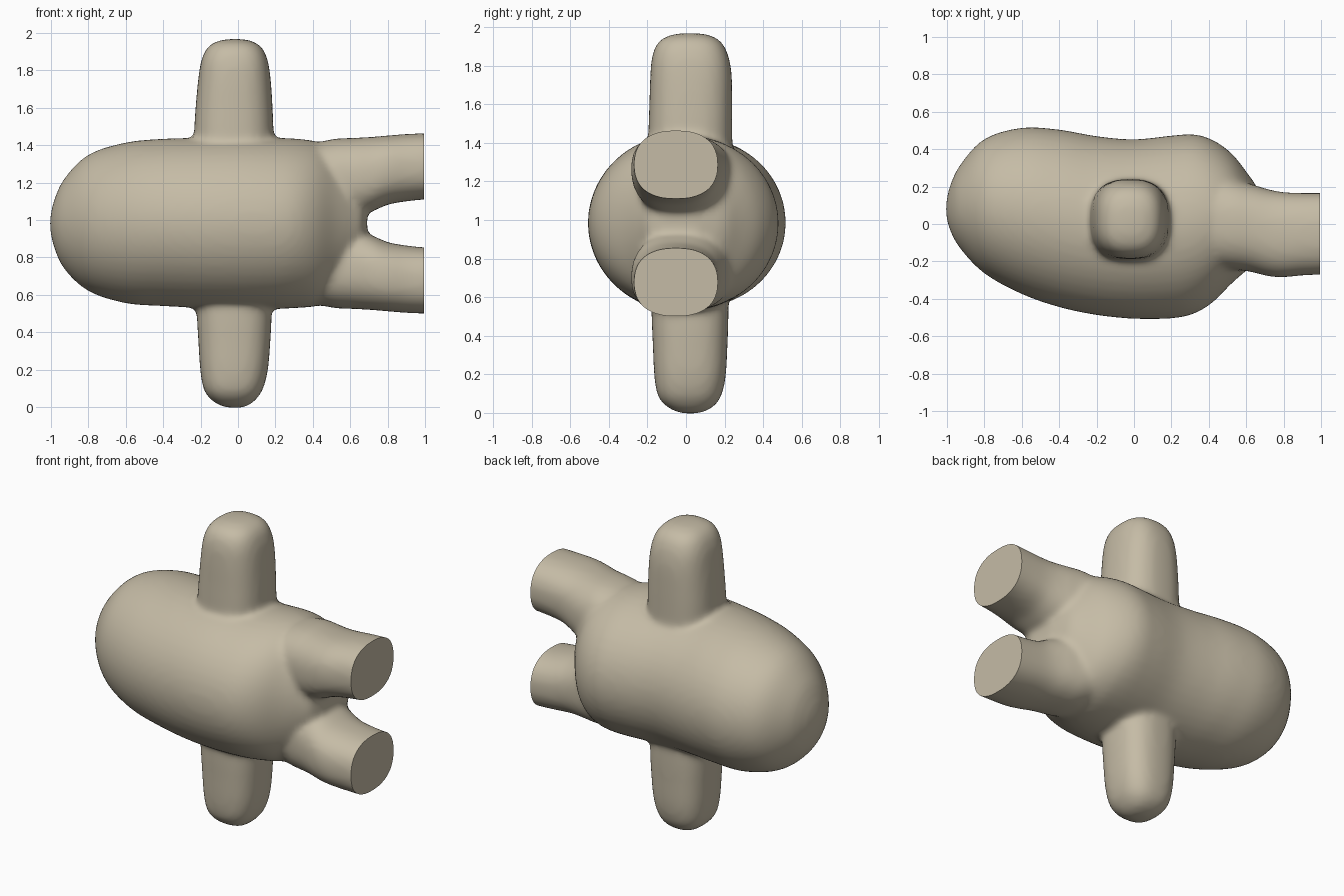
import bpy, bmesh, math
from mathutils import Vector

if "Cube" in bpy.data.objects:
    bpy.data.objects.remove(bpy.data.objects["Cube"])

AXES = {'x': lambda t, a, b: (t, a, b), 'z': lambda t, a, b: (a, b, t)}


def spline(p0, p1, p2, p3, t):
    return [0.5 * (2 * b + (c - a) * t + (2 * a - 5 * b + 4 * c - d) * t * t
                   + (3 * b - a - 3 * c + d) * t ** 3)
            for a, b, c, d in zip(p0, p1, p2, p3)]


def loft(bm, axis, stations, power=2.0, sides=48, steps=4):
    """Closed tube through stations (along, a_min, a_max, b_min, b_max)."""
    place = AXES[axis]
    pts = [stations[0]] + stations + [stations[-1]]
    path = [spline(*pts[i:i + 4], k / steps)
            for i in range(len(stations) - 1) for k in range(steps)]
    path.append(stations[-1])
    rings = []
    for t, a0, a1, b0, b1 in path:
        ring = []
        for k in range(sides):
            w = 2 * math.pi * k / sides
            c, s = math.cos(w), math.sin(w)
            u = math.copysign(abs(c) ** (2 / power), c)
            v = math.copysign(abs(s) ** (2 / power), s)
            ring.append(bm.verts.new(place(t, (a0 + a1) / 2 + u * (a1 - a0) / 2,
                                           (b0 + b1) / 2 + v * (b1 - b0) / 2)))
        rings.append(ring)
    for r, q in zip(rings, rings[1:]):
        for k in range(sides):
            n = (k + 1) % sides
            bm.faces.new((r[k], r[n], q[n], q[k]))
    bm.faces.new(rings[0])
    bm.faces.new(rings[-1])


bm = bmesh.new()

# Torso: rounded capsule, slightly bent in plan
loft(bm, 'x', [
    (-1.005, 0.05, 0.11, 0.95, 1.01),
    (-0.985, -0.03, 0.20, 0.86, 1.10),
    (-0.93, -0.13, 0.315, 0.74, 1.22),
    (-0.80, -0.265, 0.455, 0.62, 1.35),
    (-0.60, -0.375, 0.515, 0.555, 1.415),
    (-0.40, -0.445, 0.505, 0.54, 1.435),
    (-0.20, -0.487, 0.47, 0.53, 1.44),
    (0.00, -0.507, 0.453, 0.525, 1.445),
    (0.20, -0.505, 0.473, 0.525, 1.44),
    (0.32, -0.48, 0.48, 0.53, 1.435),
    (0.42, -0.42, 0.45, 0.54, 1.42),
    (0.52, -0.32, 0.38, 0.58, 1.38),
    (0.60, -0.25, 0.28, 0.66, 1.31),
    (0.66, -0.20, 0.19, 0.78, 1.19),
    (0.69, -0.12, 0.06, 0.90, 1.07)])

# Legs: a mirrored pair of stubs, cut flat further down
leg = [(0.30, -0.22, 0.24, 0.04, 0.40), (0.50, -0.24, 0.24, 0.03, 0.45),
       (0.62, -0.255, 0.215, 0.03, 0.457), (0.72, -0.28, 0.185, 0.065, 0.463),
       (0.80, -0.285, 0.17, 0.10, 0.47), (0.90, -0.275, 0.166, 0.118, 0.478),
       (1.00, -0.27, 0.166, 0.128, 0.482), (1.10, -0.26, 0.166, 0.13, 0.482)]
for side in (1, -1):
    loft(bm, 'x', [(x, a, b, 0.982 + side * lo, 0.982 + side * hi)
                   for x, a, b, lo, hi in leg], power=2.4)

# Arms: squarish rounded stubs above and below
loft(bm, 'z', [
    (1.20, -0.235, 0.19, -0.20, 0.24), (1.45, -0.235, 0.19, -0.195, 0.24),
    (1.60, -0.227, 0.185, -0.19, 0.24), (1.75, -0.213, 0.175, -0.185, 0.237),
    (1.85, -0.197, 0.16, -0.175, 0.22), (1.92, -0.165, 0.13, -0.145, 0.185),
    (1.955, -0.115, 0.08, -0.09, 0.13), (1.968, -0.05, 0.02, -0.02, 0.06)], power=2.6)
loft(bm, 'z', [
    (0.75, -0.225, 0.18, -0.18, 0.22), (0.50, -0.22, 0.18, -0.178, 0.22),
    (0.35, -0.212, 0.173, -0.172, 0.215), (0.20, -0.202, 0.16, -0.165, 0.207),
    (0.10, -0.185, 0.135, -0.15, 0.187), (0.045, -0.15, 0.10, -0.115, 0.155),
    (0.008, -0.095, 0.055, -0.055, 0.10), (-0.004, -0.04, 0.01, 0.0, 0.04)], power=2.6)

bmesh.ops.recalc_face_normals(bm, faces=bm.faces)
mesh = bpy.data.meshes.new("body")
bm.to_mesh(mesh)
bm.free()
body = bpy.data.objects.new("body", mesh)
bpy.context.collection.objects.link(body)

# Fuse the parts into one soft skin
fuse = body.modifiers.new("fuse", 'REMESH')
fuse.mode = 'VOXEL'
fuse.voxel_size = 0.018
soften = body.modifiers.new("soften", 'SMOOTH')
soften.factor = 0.5
soften.iterations = 12
skin = bpy.data.meshes.new_from_object(
    body.evaluated_get(bpy.context.evaluated_depsgraph_get()))
body.modifiers.clear()

# Flat leg ends
bm = bmesh.new()
bm.from_mesh(skin)
cut = bmesh.ops.bisect_plane(bm, geom=bm.verts[:] + bm.edges[:] + bm.faces[:],
                             plane_co=Vector((0.995, 0, 0)), plane_no=Vector((1, 0, 0)),
                             clear_outer=True)
rim = [e for e in cut['geom_cut'] if isinstance(e, bmesh.types.BMEdge)]
bmesh.ops.holes_fill(bm, edges=rim, sides=0)
bmesh.ops.recalc_face_normals(bm, faces=bm.faces)
bm.to_mesh(skin)
bm.free()
body.data = skin

clay = bpy.data.materials.new("warm clay")
clay.diffuse_color = (0.56, 0.50, 0.38, 1)
clay.use_nodes = True
clay.node_tree.nodes["Principled BSDF"].inputs["Base Color"].default_value = clay.diffuse_color
skin.materials.clear()
skin.materials.append(clay)

bpy.context.view_layer.objects.active = body
body.select_set(True)
bpy.ops.object.shade_smooth_by_angle(angle=math.radians(40))
